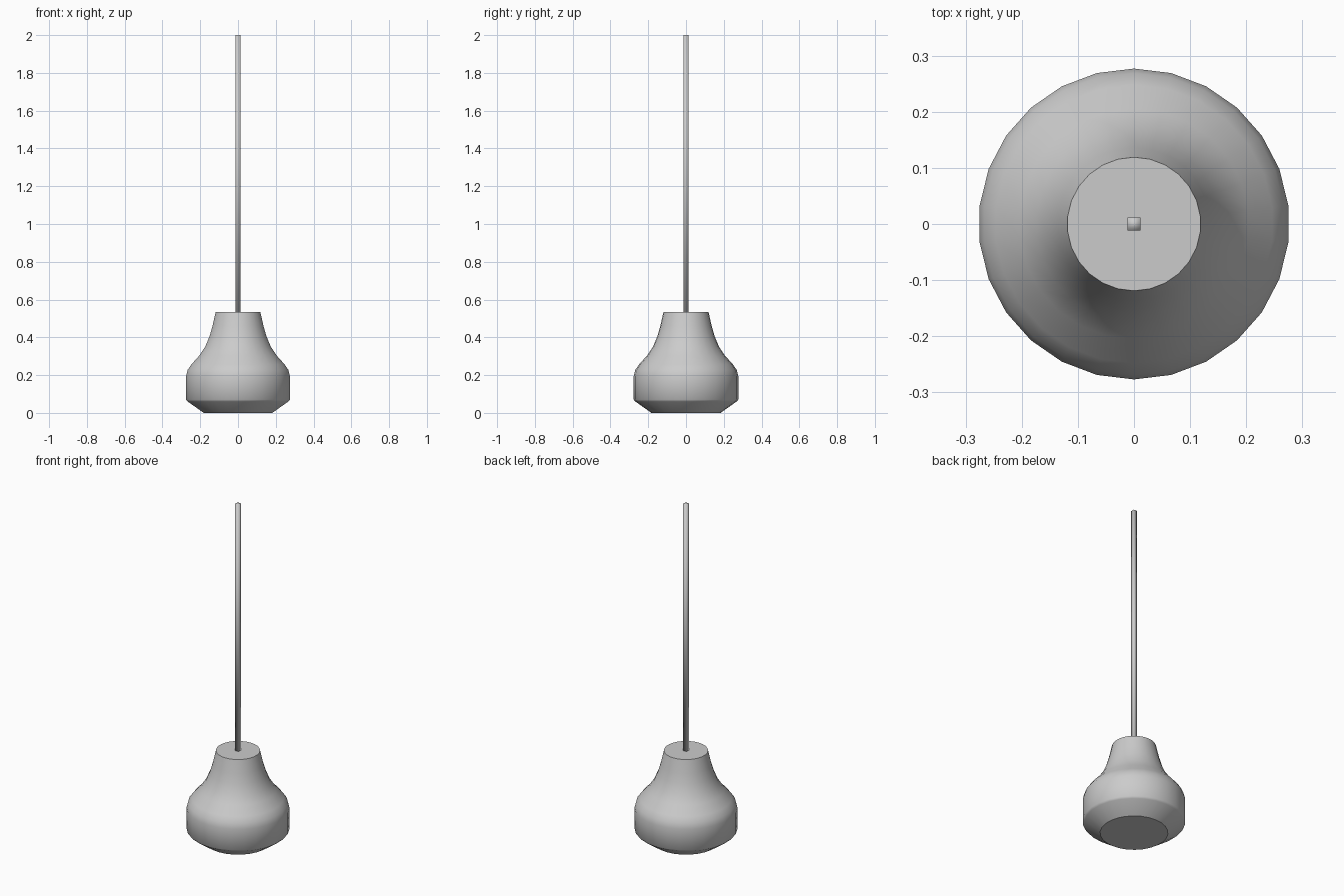
import bpy, bmesh, math

cube = bpy.data.objects.get("Cube")
if cube:
    bpy.data.objects.remove(cube, do_unlink=True)

# Single plain grey
grey = bpy.data.materials.new("light_grey")
grey.use_nodes = True
grey.diffuse_color = (0.6, 0.6, 0.6, 1)
grey.node_tree.nodes["Principled BSDF"].inputs["Base Color"].default_value = (0.6, 0.6, 0.6, 1)


def lathe(name, profile, sides, start, flat_caps):
    """Stack rings of (radius, height) and close both ends."""
    bm = bmesh.new()
    rings = []
    for r, z in profile:
        angles = [start + math.tau * i / sides for i in range(sides)]
        rings.append([bm.verts.new((r * math.cos(a), r * math.sin(a), z)) for a in angles])
    for low, high in zip(rings, rings[1:]):
        for i in range(sides):
            j = (i + 1) % sides
            bm.faces.new((low[i], low[j], high[j], high[i]))
    caps = [bm.faces.new(rings[0][::-1]), bm.faces.new(rings[-1])]
    for face in bm.faces:
        face.smooth = True
    if flat_caps:
        for cap in caps:
            cap.smooth = False
            for edge in cap.edges:
                edge.smooth = False
    mesh = bpy.data.meshes.new(name)
    bm.to_mesh(mesh)
    bm.free()
    mesh.materials.append(grey)
    obj = bpy.data.objects.new(name, mesh)
    bpy.context.collection.objects.link(obj)
    return obj


# Bell-shaped body: chamfered foot, straight wall, shoulder, narrow neck
body_profile = [(0.183, 0), (0.268, 0.06), (0.277, 0.07), (0.277, 0.195), (0.269, 0.227),
                (0.248, 0.257), (0.205, 0.305), (0.175, 0.35), (0.152, 0.405),
                (0.136, 0.46), (0.119, 0.535)]
lathe("body", body_profile, 26, math.pi / 2, True)

# Thin square rod rising from the neck
half = 0.012 * math.sqrt(2)
lathe("rod", [(half, 0.53), (half, 2.0)], 4, math.pi / 4, False)
